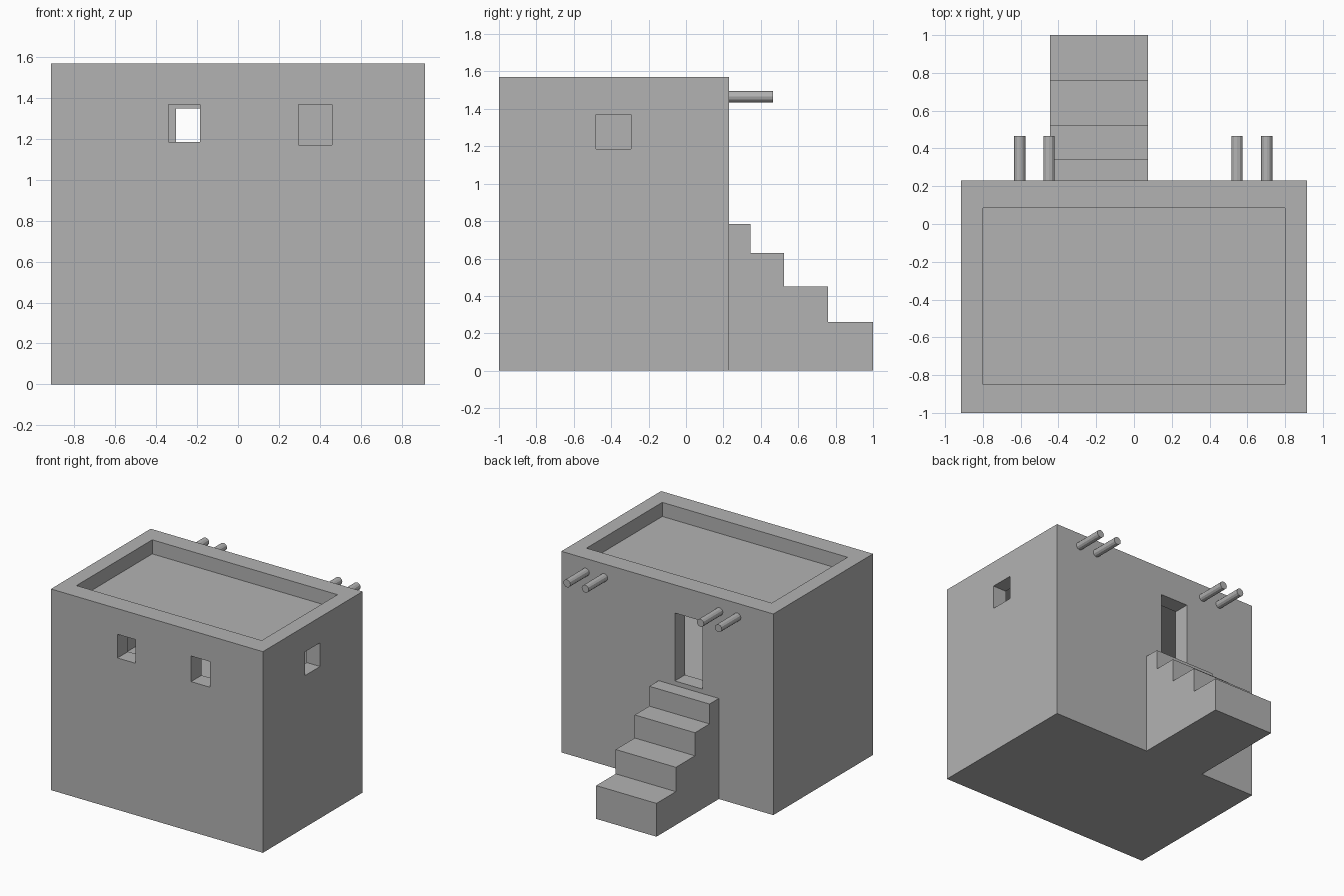
import bpy
import bmesh
import math

cube = bpy.data.objects.get("Cube")
if cube:
    bpy.data.objects.remove(cube, do_unlink=True)

# Single plaster colour
plaster = bpy.data.materials.new("plaster_grey")
plaster.use_nodes = True
grey = (0.45, 0.45, 0.45, 1)
plaster.diffuse_color = grey
plaster.node_tree.nodes["Principled BSDF"].inputs["Base Color"].default_value = grey


def finish(name, bm):
    bmesh.ops.recalc_face_normals(bm, faces=bm.faces)
    mesh = bpy.data.meshes.new(name)
    bm.to_mesh(mesh)
    bm.free()
    mesh.materials.append(plaster)
    obj = bpy.data.objects.new(name, mesh)
    bpy.context.collection.objects.link(obj)
    return obj


def box(name, xs, ys, zs):
    bm = bmesh.new()
    bmesh.ops.create_cube(bm, size=1)
    for v in bm.verts:
        v.co = [span[0] if c < 0 else span[1] for c, span in zip(v.co, (xs, ys, zs))]
    return finish(name, bm)


def cut(target, name, xs, ys, zs):
    cutter = box(name, xs, ys, zs)
    cutter.hide_render = True
    mod = target.modifiers.new(name, 'BOOLEAN')
    mod.operation = 'DIFFERENCE'
    mod.solver = 'EXACT'
    mod.object = cutter
    bpy.context.view_layer.objects.active = target
    bpy.ops.object.modifier_apply(modifier=name)
    bpy.data.objects.remove(cutter, do_unlink=True)


# House block with sunken roof, hollow upper room, windows and doorway
house = box("house_walls", (-0.915, 0.915), (-1, 0.23), (0, 1.57))
cut(house, "roof_recess", (-0.8, 0.8), (-0.85, 0.085), (1.46, 1.7))
cut(house, "upper_room", (-0.8, 0.8), (-0.87, 0.105), (0.815, 1.4))
cut(house, "front_window_right", (-0.34, -0.185), (-1.1, -0.7), (1.185, 1.37))
cut(house, "front_window_left", (0.295, 0.46), (-1.1, -0.7), (1.17, 1.37))
cut(house, "side_window", (0.7, 1.1), (-0.48, -0.295), (1.185, 1.37))
cut(house, "doorway", (-0.303, -0.065), (0, 0.4), (0.82, 1.35))

# Back staircase: stepped profile extruded sideways
steps = [(0.345, 0.785), (0.525, 0.63), (0.76, 0.45), (1.0, 0.26)]
profile = [(0.23, 0)]
start = 0.23
for end, height in steps:
    profile += [(start, height), (end, height)]
    start = end
profile.append((start, 0))
bm = bmesh.new()
side = bm.faces.new([bm.verts.new((-0.445, y, z)) for y, z in profile])
new = bmesh.ops.extrude_face_region(bm, geom=[side])["geom"]
bmesh.ops.translate(bm, vec=(0.52, 0, 0),
                    verts=[g for g in new if isinstance(g, bmesh.types.BMVert)])
finish("staircase", bm)

# Roof beam ends sticking out of the back wall
for i, x in enumerate((-0.605, -0.45, 0.545, 0.703)):
    bm = bmesh.new()
    bmesh.ops.create_cone(bm, cap_ends=True, segments=12, radius1=0.03,
                          radius2=0.03, depth=0.255)
    beam = finish(f"roof_beam_{i + 1}", bm)
    beam.rotation_euler.x = math.pi / 2
    beam.location = (x, 0.3375, 1.465)
